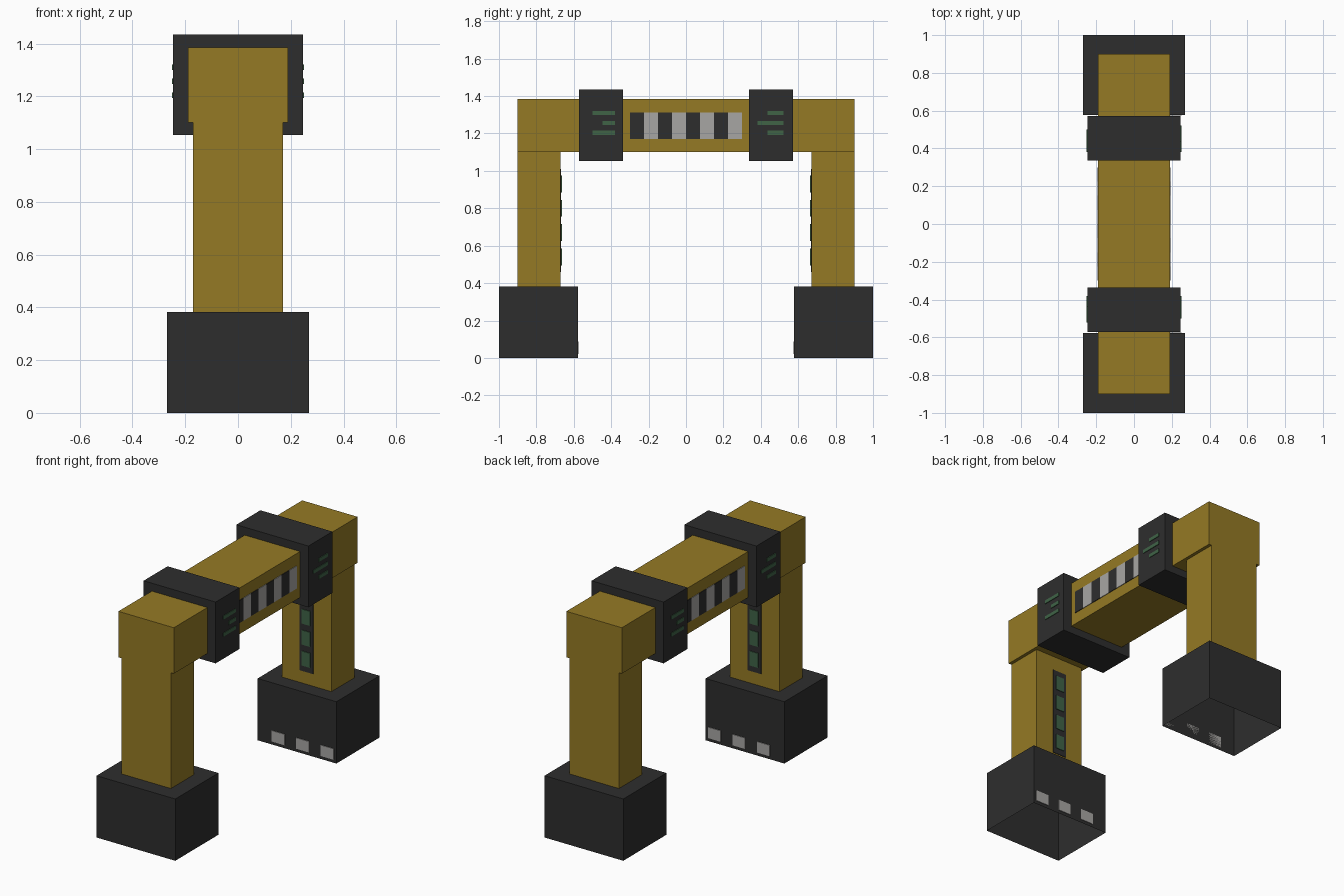
import bpy, bmesh

if "Cube" in bpy.data.objects:
    bpy.data.objects.remove(bpy.data.objects["Cube"])


def material(name, rgb):
    m = bpy.data.materials.new(name)
    m.diffuse_color = (*rgb, 1.0)
    m.use_nodes = True
    m.node_tree.nodes["Principled BSDF"].inputs["Base Color"].default_value = m.diffuse_color
    return m


YELLOW = material("ochre yellow", (0.30, 0.195, 0.018))
DARK = material("charcoal", (0.027, 0.027, 0.027))
LIGHT = material("pale grey", (0.39, 0.38, 0.37))
GREEN = material("dull green", (0.050, 0.125, 0.062))


def box(name, mat, x, y, z, open_bottom=False):
    """Box from (min, max) ranges on each axis."""
    bm = bmesh.new()
    bmesh.ops.create_cube(bm, size=1)
    for v in bm.verts:
        v.co = [r[0] if c < 0 else r[1] for c, r in zip(v.co, (x, y, z))]
    if open_bottom:
        bmesh.ops.delete(bm, geom=[f for f in bm.faces if f.normal.z < -0.5],
                         context='FACES_ONLY')
    me = bpy.data.meshes.new(name)
    bm.to_mesh(me)
    bm.free()
    me.materials.append(mat)
    ob = bpy.data.objects.new(name, me)
    bpy.context.collection.objects.link(ob)
    return ob


def span(s, a, b):
    """Range a..b flipped to the negative side when s is -1."""
    return tuple(sorted((s * a, s * b)))


T = 0.004  # plate thickness

# Cross beam
box("cross_beam", YELLOW, (-0.19, 0.19), (-0.90, 0.90), (1.10, 1.385))

for s, end in ((-1, "front"), (1, "back")):
    # Foot, leg and collar at each end
    box(end + "_foot", DARK, (-0.27, 0.27), span(s, 0.578, 1.0), (0, 0.383), True)
    box(end + "_leg", YELLOW, (-0.17, 0.17), span(s, 0.672, 0.90), (0.383, 1.10))
    box(end + "_collar", DARK, (-0.247, 0.247), span(s, 0.337, 0.572), (1.054, 1.434))

    # Light strip on the inner face of the leg
    box(end + "_light_panel", DARK, (-0.047, 0.047), span(s, 0.672 - T, 0.672), (0.46, 1.01))
    for i in range(4):
        z = 0.54 + 0.13 * i
        box(f"{end}_leg_light_{i}", GREEN, (-0.028, 0.028),
            span(s, 0.672 - 2 * T, 0.672 - T), (z - 0.045, z + 0.045))

    # Pale squares on the inner face of the foot
    for i in range(3):
        x = -0.128 + 0.168 * i
        box(f"{end}_foot_square_{i}", LIGHT, (x - 0.044, x + 0.044),
            span(s, 0.578 - T, 0.578), (0.02, 0.088))

# Side details, turned half a revolution for the left side
for s, side in ((1, "right"), (-1, "left")):
    # Hazard stripes on the beam
    for i in range(8):
        y = -0.30 + 0.075 * i
        box(f"{side}_stripe_{i}", LIGHT if i % 2 else DARK, span(s, 0.19, 0.19 + T),
            span(s, y, y + 0.075), (1.171, 1.311))
    # Green bars on the collars
    for i, (a, b) in enumerate(((-0.50, 0.436), (-0.447, 0.382), (-0.50, 0.436))):
        z = (1.204 + 0.053 * i - 0.011, 1.204 + 0.053 * i + 0.011)
        for near, far, tag in ((a, -0.38, "a"), (b, 0.521, "b")):
            box(f"{side}_collar_bar_{tag}{i}", GREEN, span(s, 0.247, 0.247 + T),
                span(s, near, far), z)
